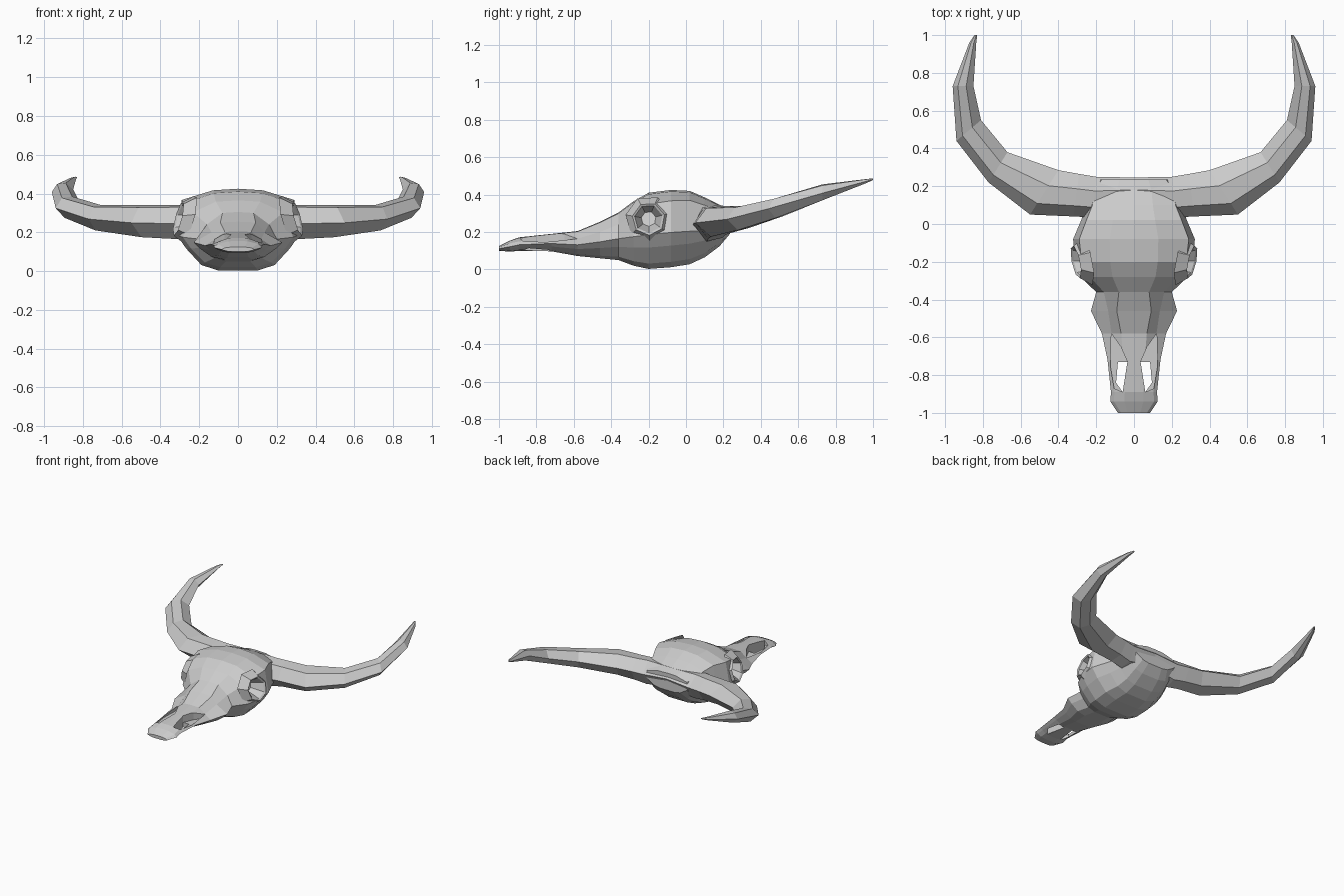
import bpy, bmesh, math
from mathutils import Vector

cube = bpy.data.objects.get("Cube")
if cube:
    bpy.data.objects.remove(cube, do_unlink=True)

bone = bpy.data.materials.new("bone_grey")
bone.use_nodes = True
bone.diffuse_color = (0.6, 0.6, 0.6, 1)
bone.node_tree.nodes["Principled BSDF"].inputs["Base Color"].default_value = (0.6, 0.6, 0.6, 1)


def loft(name, rings, cap_start=True, cap_end=True):
    """Join closed rings of equal point count into one flat-faced object."""
    bm = bmesh.new()
    loops = [[bm.verts.new(p) for p in ring] for ring in rings]
    for a, b in zip(loops, loops[1:]):
        n = len(a)
        for i in range(n):
            j = (i + 1) % n
            bm.faces.new((a[i], a[j], b[j], b[i]))
    if cap_start:
        bm.faces.new(loops[0])
    if cap_end:
        bm.faces.new(loops[-1])
    bmesh.ops.recalc_face_normals(bm, faces=bm.faces)
    mesh = bpy.data.meshes.new(name)
    bm.to_mesh(mesh)
    bm.free()
    mesh.materials.append(bone)
    obj = bpy.data.objects.new(name, mesh)
    bpy.context.collection.objects.link(obj)
    return obj


def cut(target, cutter):
    """Subtract the cutter and throw it away."""
    cutter.hide_render = True
    mod = target.modifiers.new("cut", 'BOOLEAN')
    mod.operation, mod.solver, mod.object = 'DIFFERENCE', 'EXACT', cutter
    bpy.context.view_layer.objects.active = target
    bpy.ops.object.modifier_apply(modifier=mod.name)
    bpy.data.objects.remove(cutter, do_unlink=True)


# Skull: y, half width, top, bottom, shoulder width ratio, shoulder height ratio
stations = [
    (-1.0, .085, .125, .10, .8, .8),
    (-.94, .125, .155, .095, .85, .75),
    (-.89, .122, .172, .10, .85, .7),
    (-.72, .14, .19, .097, .8, .65),
    (-.58, .17, .205, .072, .7, .7),
    (-.46, .228, .255, .06, .6, .72),
    (-.36, .2, .305, .05, .8, .75),
    (-.28, .285, .365, .02, .82, .82),
    (-.2, .315, .41, .003, .88, .85),
    (-.08, .322, .425, .012, .9, .86),
    (.02, .28, .42, .028, .9, .87),
    (.1, .25, .385, .065, .88, .87),
    (.18, .23, .345, .125, .9, .85),
    (.235, .19, .325, .19, .9, .8),
]


def skull_ring(y, w, top, bottom, k, shoulder):
    h = top - bottom
    half = [(.4 * w, top - .02 * h), (k * w, bottom + shoulder * h),
            (w, bottom + .45 * h), (.85 * w, bottom + .28 * h),
            (.6 * w, bottom + .07 * h), (.32 * w, bottom)]
    right = [(-x, y, z) for x, z in reversed(half)]
    return [(0, y, top)] + [(x, y, z) for x, z in half] + right


skull = loft("skull", [skull_ring(*s) for s in stations])

# Nasal openings: a shallow notch each side, open right through at the front
notch = [(.12, -.58), (.125, -.75), (.105, -.87), (.06, -.89), (.035, -.73), (.07, -.65)]
hole = [(.085, -.73), (.035, -.73), (.06, -.89), (.095, -.84)]
for side in (1, -1):
    for outline, floor in ((notch, .135), (hole, 0)):
        cut(skull, loft("nasal_cutter", [[(side * x, y, z) for x, y in outline]
                                         for z in (floor, .3)]))


# Eye sockets: seven-sided bowls with low rims, tilted with the cheek
def socket_ring(side, x, r):
    points = []
    for i in range(7):
        t = math.tau * (i + .3) / 7
        y, z = r * math.cos(t), r * math.sin(t)
        points.append((side * (x + .2 * y - .25 * z), -.2 + y, .27 + z))
    return points


for side, label in ((1, "left"), (-1, "right")):
    cut(skull, loft("socket_cutter", [socket_ring(side, .19, .07), socket_ring(side, .5, .083)]))
    profile = [(.25, .125), (.308, .088), (.3, .076), (.215, .04)]
    loft(label + "_eye_socket", [socket_ring(side, x, r) for x, r in profile], cap_start=False)

# Horns: front/outer edge, rear/inner edge, bottom and top at each station
horn_path = [
    ((.0, .06), (.0, .246), .19, .345),
    ((.22, .035), (.2, .25), .15, .345),
    ((.32, .04), (.29, .265), .165, .342),
    ((.55, .05), (.4, .285), .175, .34),
    ((.77, .22), (.67, .38), .21, .34),
    ((.94, .44), (.81, .55), .275, .385),
    ((.96, .73), (.85, .73), .37, .455),
    ((.872, .96), (.835, .96), .46, .483),
    ((.845, 1.0), (.83, 1.0), .478, .487),
]
# Section corners: share of the way from front to rear, share of the height
section = [(0, .45), (.25, .93), (.65, 1), (1, .6), (.75, .1), (.35, 0)]


def horn_ring(side, front, rear, low, high):
    ring = []
    for u, v in section:
        p = Vector(front).lerp(Vector(rear), u)
        ring.append((side * p.x, p.y, low + v * (high - low)))
    return ring


# Both horns grow from one ridge across the back of the skull
right_half = [horn_ring(-1, *s) for s in reversed(horn_path[1:])]
loft("horns", right_half + [horn_ring(1, *s) for s in horn_path])
